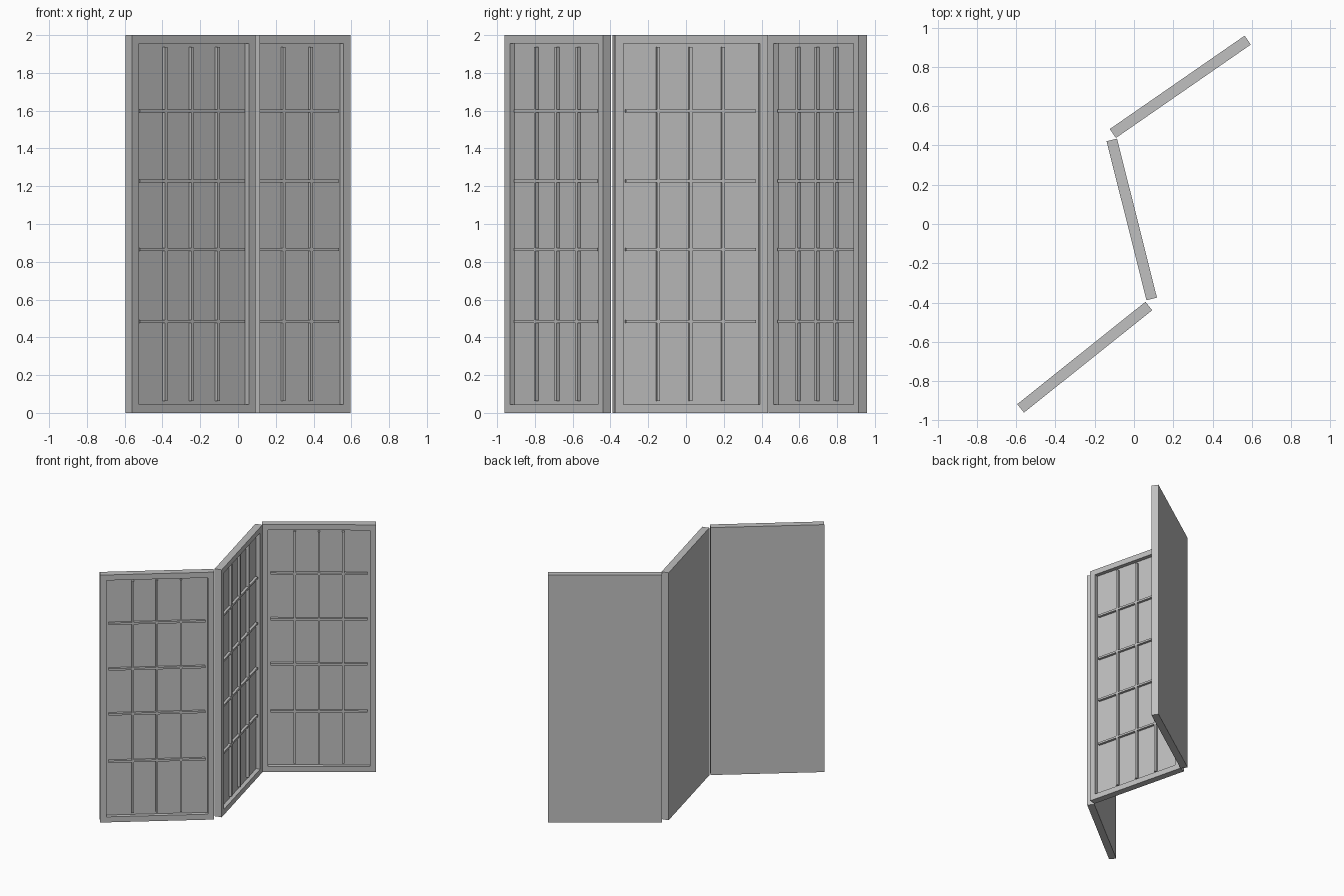
import bpy, bmesh
from math import radians
from mathutils import Matrix, Vector

cube = bpy.data.objects.get("Cube")
if cube:
    bpy.data.objects.remove(cube, do_unlink=True)

W, H, T = 0.835, 2.0, 0.055      # panel width, height, thickness
FRAME, RECESS = 0.063, 0.032     # border width and recess depth
BAR, BAR_FRONT = 0.016, 0.012    # bar width and its setback from the frame

grey = bpy.data.materials.new("matte_grey")
grey.use_nodes = True
colour = (0.53, 0.53, 0.53, 1)
grey.diffuse_color = colour
grey.node_tree.nodes["Principled BSDF"].inputs["Base Color"].default_value = colour


def add_box(bm, lo, hi):
    lo, hi = Vector(lo), Vector(hi)
    size = Matrix.Diagonal(hi - lo).to_4x4()
    bmesh.ops.create_cube(bm, size=1, matrix=Matrix.Translation((lo + hi) / 2) @ size)


def finish(bm, name, place):
    mesh = bpy.data.meshes.new(name)
    bm.to_mesh(mesh)
    bm.free()
    mesh.materials.append(grey)
    obj = bpy.data.objects.new(name, mesh)
    obj.matrix_world = place
    bpy.context.collection.objects.link(obj)


def panel(name, hinge, angle):
    place = Matrix.Translation((*hinge, 0)) @ Matrix.Rotation(radians(angle), 4, "Z")

    # Solid board with a recessed field on its front face
    bm = bmesh.new()
    add_box(bm, (0, 0, 0), (W, T, H))
    bm.normal_update()
    front = min(bm.faces, key=lambda f: f.calc_center_median().y)
    bmesh.ops.inset_individual(bm, faces=[front], thickness=FRAME)
    bmesh.ops.inset_individual(bm, faces=[front], thickness=0)
    for v in front.verts:
        v.co.y = RECESS
    finish(bm, name + "_board", place)

    # Lattice: upright and level bars standing in the recess
    bm = bmesh.new()
    for i in (1, 2, 3):
        x = FRAME + (W - 2 * FRAME) * i / 4
        add_box(bm, (x - BAR / 2, BAR_FRONT, FRAME), (x + BAR / 2, RECESS, H - FRAME))
    for z in (0.483, 0.865, 1.228, 1.597):
        add_box(bm, (FRAME, BAR_FRONT, z - BAR / 2), (W - FRAME, RECESS, z + BAR / 2))
    finish(bm, name + "_lattice", place)


# Three zigzag panels: front-left corner of each and its turn
panel("front_panel", (-0.56, -0.96), 38.6)
panel("middle_panel", (0.117, -0.375), 104.1)
panel("back_panel", (-0.092, 0.438), 34.7)
